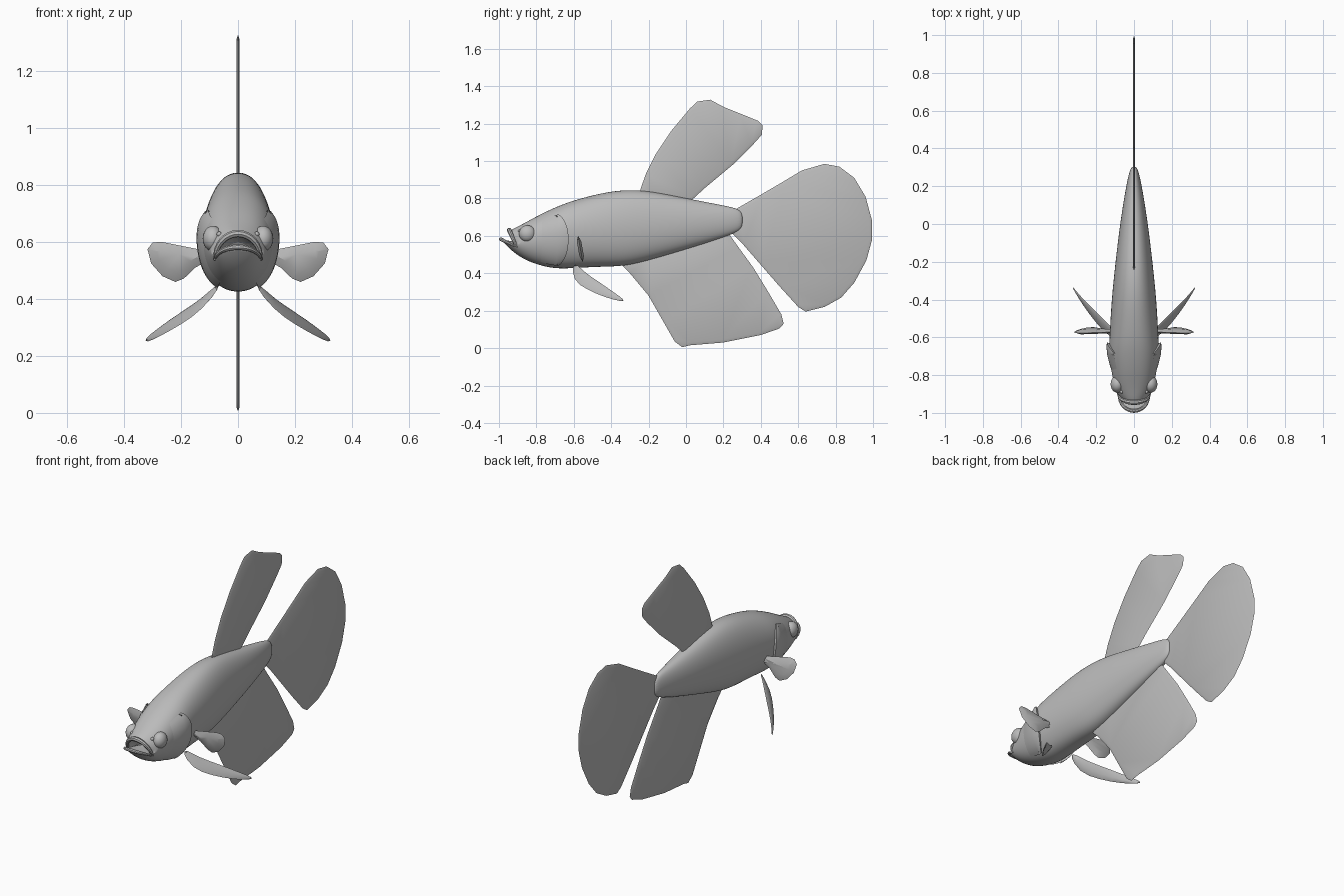
import bpy, bmesh, math
from mathutils import Vector

if "Cube" in bpy.data.objects:
    bpy.data.objects.remove(bpy.data.objects["Cube"])

grey = bpy.data.materials.new("plain_grey")
grey.diffuse_color = (0.5, 0.5, 0.5, 1)
grey.use_nodes = True
grey.node_tree.nodes["Principled BSDF"].inputs["Base Color"].default_value = grey.diffuse_color


def finish(name, bm, subdiv=0, angle=40):
    """Turn a bmesh into a smooth shaded object."""
    bmesh.ops.recalc_face_normals(bm, faces=bm.faces)
    mesh = bpy.data.meshes.new(name)
    bm.to_mesh(mesh)
    bm.free()
    mesh.materials.append(grey)
    ob = bpy.data.objects.new(name, mesh)
    bpy.context.collection.objects.link(ob)
    if subdiv:
        mod = ob.modifiers.new("smooth", 'SUBSURF')
        mod.levels = mod.render_levels = subdiv
    bpy.ops.object.select_all(action='DESELECT')
    ob.select_set(True)
    bpy.context.view_layer.objects.active = ob
    bpy.ops.object.shade_smooth_by_angle(angle=math.radians(angle))
    return ob


def skin(bm, rows, closed=True):
    """Bridge rows of points with quads."""
    rows = [[bm.verts.new(p) for p in r] for r in rows]
    n = len(rows[0])
    for a, b in zip(rows, rows[1:]):
        for i in range(n if closed else n - 1):
            j = (i + 1) % n
            bm.faces.new((a[i], a[j], b[j], b[i]))
    return rows


# Body cross-sections: y top, z top, y bottom, z bottom, half width, z of widest point
RINGS = [
    (-.87, .665, -.92, .503, .096, .575), (-.78, .717, -.82, .449, .118, .595),
    (-.68, .763, -.70, .420, .135, .61), (-.60, .793, -.60, .425, .131, .62),
    (-.45, .833, -.45, .433, .123, .63), (-.33, .850, -.33, .434, .113, .64),
    (-.20, .845, -.20, .466, .099, .65), (0, .803, 0, .526, .075, .665),
    (.18, .768, .18, .583, .046, .675), (.27, .75, .27, .617, .027, .68),
    (.305, .725, .305, .645, .014, .685)]
N = 20


def ring_point(r, t):
    yt, zt, yb, zb, w, zm = r
    c, s = math.cos(t), math.sin(t)
    x = w * math.copysign(abs(s) ** .88, s)
    y = (yt + yb) / 2 + (yt - yb) / 2 * c
    return Vector((x, y, zm + c * ((zt - zm) if c > 0 else (zm - zb))))


def mouth_point(t, k=1.0, back=0.0):
    c, s = math.cos(t), math.sin(t)
    if c > 0:      # upper lip arch
        return Vector((.08 * s * k, -.905 - .04 * c + back, .54 + .09 * c * k))
    return Vector((.08 * s * k, -.905 + .085 * c + back, .54 - .042 * c * k))


# Body with open mouth
angles = [2 * math.pi * i / N for i in range(N)]
bm = bmesh.new()
rows = [[mouth_point(t, .7, .08) for t in angles],
        [mouth_point(t, .92, .01) for t in angles],
        [mouth_point(t) for t in angles]]
rows += [[ring_point(r, t) for t in angles] for r in RINGS]
rows = skin(bm, rows)
bm.faces.new(rows[0])
bm.faces.new(rows[-1])
finish("body", bm, 2, 60)


# Lips: tubes following the mouth rim
def lip(name, t0, t1, radius):
    bm = bmesh.new()
    rows = []
    for i in range(17):
        t = t0 + (t1 - t0) * i / 16
        p = mouth_point(t)
        tan = (mouth_point(t + .02) - mouth_point(t - .02)).normalized()
        u = tan.cross(Vector((0, 1, .2))).normalized()
        v = tan.cross(u)
        rad = radius * (.55 + .45 * math.sin(math.pi * i / 16))
        rows.append([p + (u * math.cos(a) + v * math.sin(a)) * rad
                     for a in [math.pi * k / 4 for k in range(8)]])
    rows = skin(bm, rows)
    bm.faces.new(rows[0])
    bm.faces.new(rows[-1])
    finish(name, bm)


lip("upper_lip", -math.pi / 2, math.pi / 2, .013)
lip("lower_lip", math.pi / 2, math.pi * 1.5, .010)


def body_point(y, t):
    """Point of the body surface at length y and angle t."""
    pts = [ring_point(r, t) for r in RINGS]
    for a, b in zip(pts, pts[1:]):
        if a.y <= y <= b.y:
            return a.lerp(b, (y - a.y) / (b.y - a.y))
    return pts[0]


# Flat fins: outline at the rim, thicker inside
def fin(name, outline, half, rim, place):
    bm = bmesh.new()
    ring = [bm.verts.new((u, v, 0)) for u, v in outline]
    for order, side in ((ring, 1), (ring[::-1], -1)):
        f = bm.faces.new(order)
        f.normal_update()
        bmesh.ops.inset_individual(bm, faces=[f], thickness=rim, use_even_offset=True)
        for v in f.verts:
            v.co.z = half * side
    bmesh.ops.triangulate(bm, faces=[f for f in bm.faces if len(f.verts) > 4])
    for v in bm.verts:
        v.co = place(*v.co)
    finish(name, bm, 0, 50)


def upright(u, v, w):
    return Vector((w, u, v))


dorsal = [(-.25, .82), (-.24, .86), (-.215, .93), (-.16, 1.04), (-.08, 1.16), (.02, 1.28),
          (.06, 1.318), (.13, 1.328), (.2, 1.29), (.3, 1.25), (.385, 1.215), (.41, 1.19),
          (.405, 1.14), (.36, 1.09), (.25, .98), (.1, .855), (.04, .80), (-.02, .76), (-.2, .78)]
tail = [(.2, .71), (.27, .745), (.4, .82), (.52, .89), (.62, .95), (.74, .985), (.82, .97),
        (.9, .91), (.96, .81), (.995, .68), (.995, .58), (.965, .47), (.9, .35), (.83, .27),
        (.74, .22), (.64, .195), (.6, .22), (.5, .33), (.4, .445), (.3, .56), (.24, .62)]
anal = [(-.36, .46), (-.3, .40), (-.2, .28), (-.12, .14), (-.06, .035), (-.02, .005),
        (.02, .015), (.2, .03), (.4, .07), (.5, .105), (.522, .13), (.51, .18), (.44, .30),
        (.36, .43), (.28, .54), (.23, .61), (.15, .63), (-.2, .5)]
for name, outline in (("dorsal_fin", dorsal), ("tail_fin", tail), ("anal_fin", anal)):
    fin(name, outline, .006, .016, upright)

pectoral = [(.09, .565), (.14, .575), (.2, .587), (.27, .601), (.30, .598), (.318, .575),
            (.305, .525), (.265, .48), (.22, .46), (.19, .472), (.15, .51), (.09, .545)]
# Pelvic fin: leading and trailing edge points
LEAD = [(.05, -.61, .455), (.125, -.625, .35), (.20, -.54, .30), (.27, -.44, .262), (.325, -.34, .245)]
TRAIL = [(.08, -.58, .45), (.13, -.52, .41), (.20, -.45, .365), (.285, -.375, .305), (.332, -.318, .255)]

for side, label in ((1, "left"), (-1, "right")):
    fin(label + "_pectoral_fin", pectoral, .012, .03,
        lambda u, v, w: Vector((side * u, -.552 - .18 * (v - .46) + w, v)))

    # Pelvic fin as a lens-shaped blade
    bm = bmesh.new()
    rows = []
    for a, b in zip(LEAD, TRAIL):
        a, b = Vector(a), Vector(b)
        mid, n = (a + b) / 2, Vector((.5, .1, .85)).normalized() * .009
        rows.append([Vector((side * p.x, p.y, p.z)) for p in (a, mid + n, b, mid - n)])
    rows = skin(bm, rows)
    bm.faces.new(rows[0])
    bm.faces.new(rows[-1])
    for e in bm.edges:      # keep the blade edges crisp
        if all(v in [r[k] for r in rows] for k in (0,) for v in e.verts):
            e.smooth = False
    finish(label + "_pelvic_fin", bm, 1, 60)

    # Gill cover flaring off the body, with a curved rear edge
    bm = bmesh.new()
    rows = []
    for i in range(17):
        t = math.radians(48 + 104 * i / 16)
        rear = -.628 - .055 * ((i - 8) / 8) ** 2
        fade = 1 - .6 * abs((i - 8) / 8) ** 3
        row = []
        for y, off in ((-.79, -.006), (-.74, .003), (-.69, .008), (rear - .015, .013),
                       (rear, .011), (rear - .004, -.012)):
            p = body_point(min(y, rear), t)
            out = Vector((math.sin(t), 0, math.cos(t)))
            p += out * off * (fade if off > 0 else 1)
            row.append((side * p.x, p.y, p.z))
        rows.append(row)
    skin(bm, rows, closed=False)
    finish(label + "_gill_cover", bm, 0, 50)

    # Eye and nostril
    for part, pos, size in (("eye", (.088, -.848, .612), (.036, .045, .045)),
                            ("nostril", (.066, -.888, .628), (.009, .010, .009))):
        bm = bmesh.new()
        bmesh.ops.create_uvsphere(bm, u_segments=20, v_segments=12, radius=1)
        for v in bm.verts:
            v.co = Vector((side * (pos[0] + v.co.x * size[0]),
                           pos[1] + v.co.y * size[1], pos[2] + v.co.z * size[2]))
        finish(label + "_" + part, bm)
